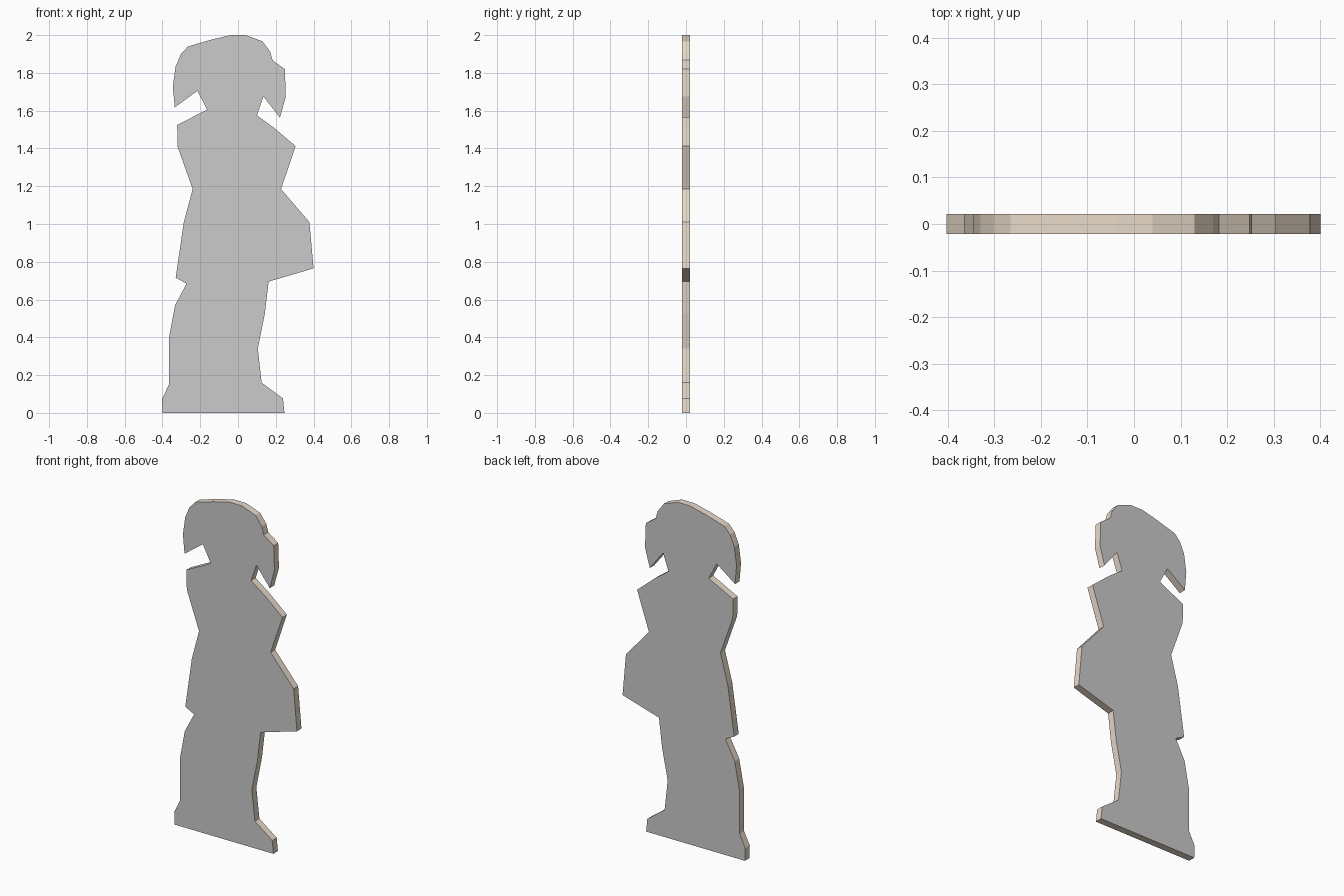
import bpy, bmesh

if "Cube" in bpy.data.objects:
    bpy.data.objects.remove(bpy.data.objects["Cube"])

HALF_THICKNESS = 0.021

# Left side outline, from heel up to the crown
left = [(-.40, 0), (-.402, .075), (-.365, .15), (-.365, .40), (-.333, .57),
        (-.272, .685), (-.33, .715), (-.287, 1.01), (-.24, 1.185),
        (-.32, 1.41), (-.322, 1.525), (-.163, 1.605), (-.215, 1.705),
        (-.335, 1.617), (-.345, 1.73), (-.33, 1.835), (-.302, 1.90),
        (-.265, 1.94), (-.145, 1.975), (-.04, 2.0)]
# Right side outline, from the crown down to the toe
right = [(.04, 2.0), (.13, 1.967), (.17, 1.913), (.183, 1.867), (.248, 1.82),
         (.253, 1.675), (.222, 1.563), (.135, 1.675), (.10, 1.575),
         (.19, 1.51), (.305, 1.412), (.228, 1.185), (.378, 1.01),
         (.40, .765), (.162, .695), (.142, .525), (.105, .34),
         (.125, .16), (.238, .077), (.246, 0)]


def material(name, color):
    mat = bpy.data.materials.new(name)
    mat.diffuse_color = (*color, 1)
    mat.use_nodes = True
    mat.node_tree.nodes["Principled BSDF"].inputs["Base Color"].default_value = mat.diffuse_color
    return mat


# Flat standing figure: outline face extruded to panel thickness
bm = bmesh.new()
front = bm.faces.new([bm.verts.new((x, -HALF_THICKNESS, z)) for x, z in left + right])
result = bmesh.ops.extrude_face_region(bm, geom=[front], use_keep_orig=True)
for v in result["geom"]:
    if isinstance(v, bmesh.types.BMVert):
        v.co.y = HALF_THICKNESS
bmesh.ops.recalc_face_normals(bm, faces=bm.faces)

# Grey printed faces, tan cut edge
for f in bm.faces:
    f.material_index = 0 if abs(f.normal.y) > 0.5 else 1

mesh = bpy.data.meshes.new("standing_figure_panel")
bm.to_mesh(mesh)
bm.free()
mesh.materials.append(material("panel_grey", (0.8, 0.8, 0.8)))
mesh.materials.append(material("edge_tan", (0.8, 0.7, 0.58)))
panel = bpy.data.objects.new("standing_figure_panel", mesh)
bpy.context.collection.objects.link(panel)
